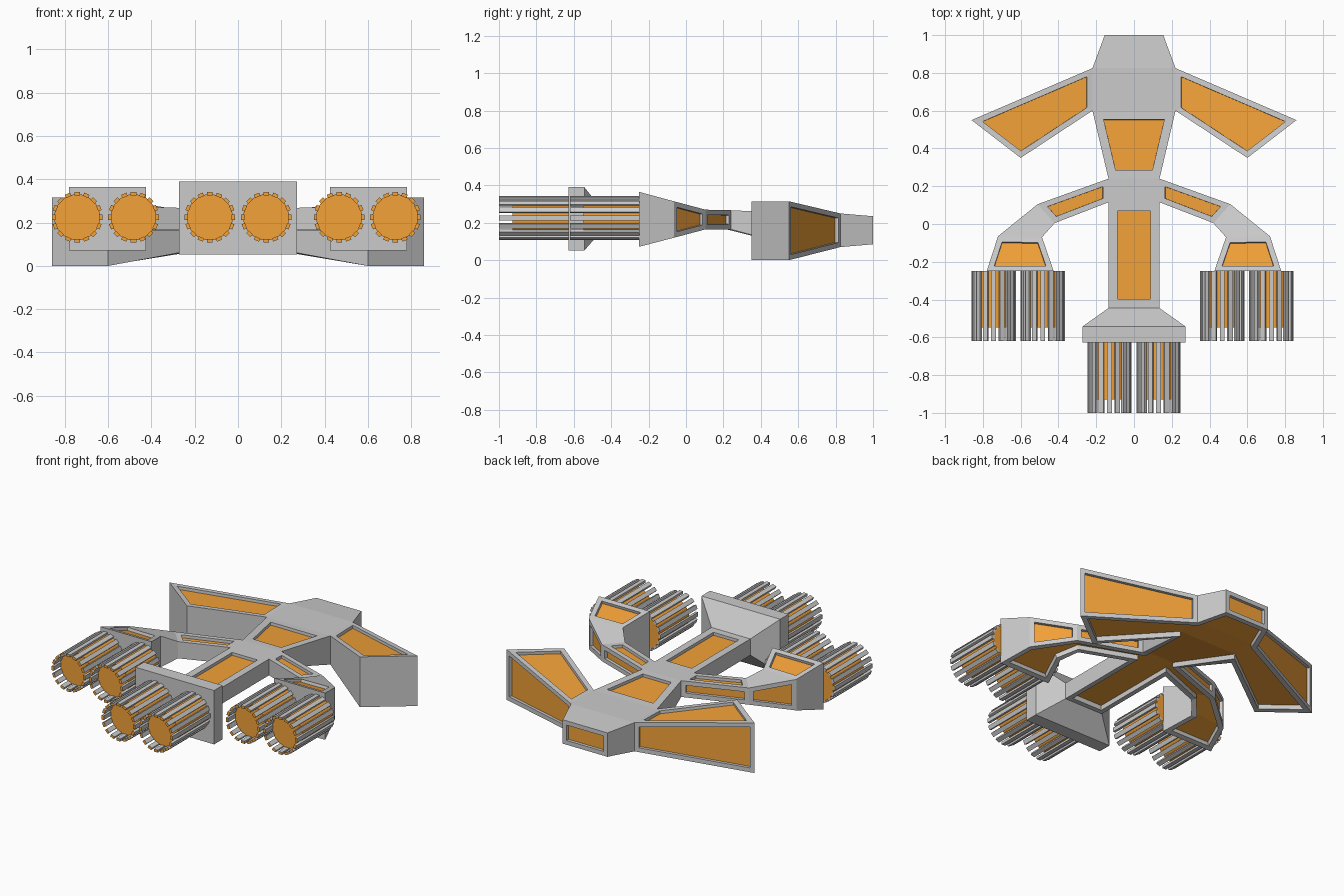
import bpy, bmesh, math
from mathutils import Matrix, Vector

if "Cube" in bpy.data.objects:
    bpy.data.objects.remove(bpy.data.objects["Cube"])

orange = bpy.data.materials.new("orange_panel")
orange.diffuse_color = (0.9, 0.36, 0.04, 1)
orange.use_nodes = True
orange.node_tree.nodes["Principled BSDF"].inputs["Base Color"].default_value = orange.diffuse_color
grey = bpy.data.materials.new("hull_grey")
grey.diffuse_color = (0.6, 0.6, 0.6, 1)
grey.use_nodes = True
grey.node_tree.nodes["Principled BSDF"].inputs["Base Color"].default_value = grey.diffuse_color


def finish(bm, name):
    me = bpy.data.meshes.new(name)
    bm.to_mesh(me)
    bm.free()
    me.materials.append(grey)
    me.materials.append(orange)
    ob = bpy.data.objects.new(name, me)
    bpy.context.collection.objects.link(ob)
    return ob


# Hull plan: x, y, bottom z, top z for the right half
P = {
    'A': (.155, 1.0, .085, .235), 'B': (.22, .825, .07, .25),
    'C': (.86, .55, 0, .315), 'D': (.6, .35, 0, .315),
    'E': (.22, .6, .07, .25), 'F': (.135, .24, .165, .267),
    'G': (.135, .115, .165, .267), 'H': (.51, .105, .165, .27),
    'I': (.42, .005, .165, .27), 'J': (.72, -.065, .12, .315),
    'K': (.487, -.07, .12, .315), 'L': (.78, -.25, .072, .365),
    'M': (.425, -.25, .072, .365), 'Q': (.135, -.445, .165, .267),
    'R': (.273, -.543, .052, .39), 'S': (.273, -.627, .052, .39),
}
spine = ["AB", "BE", "EF", "FG", "GQ", "QR", "RS"]   # cells crossing the middle
sides = ["BCDE", "FHIG", "HJKI", "JLMK"]             # wing and arm cells

bm = bmesh.new()
V = {}
for k, (x, y, zb, zt) in P.items():
    for s in (1, -1):
        V[k, s] = (bm.verts.new((x * s, y, zb)), bm.verts.new((x * s, y, zt)))

cells = [(c, [(c[0], 1), (c[0], -1), (c[1], -1), (c[1], 1)]) for c in spine]
cells += [(c, [(k, s) for k in c]) for c in sides for s in (1, -1)]
edges, top, bottom = {}, {}, []
for name, loop in cells:
    f = bm.faces.new([V[k][1] for k in loop])
    top.setdefault(name, []).append(f)
    b = bm.faces.new([V[k][0] for k in loop])
    if name not in ("QR", "RS"):
        bottom.append(b)
    for a, c in zip(loop, loop[1:] + loop[:1]):
        edges.setdefault(frozenset((a, c)), []).append((a, c))

# Side walls along the outline
wall = {}
for uses in edges.values():
    if len(uses) == 1:
        a, c = uses[0]
        f = bm.faces.new((V[a][0], V[c][0], V[c][1], V[a][1]))
        wall.setdefault("".join(sorted(a[0] + c[0])), []).append(f)
bmesh.ops.recalc_face_normals(bm, faces=bm.faces[:])

# Continuous recess under the hull
for t, d in ((.03, 0), (.0005, -.03)):
    bmesh.ops.inset_region(bm, faces=bottom, thickness=t, depth=d,
                           use_even_offset=True, use_boundary=True)
# Recessed panels on the top and the leading sides
panels = [(top["EF"] + top["GQ"], .047),
          (top["BCDE"] + top["FHIG"] + top["JLMK"], .03),
          (wall["AA"] + wall["BC"] + wall["FH"] + wall["HJ"], .027)]
for faces, thick in panels:
    for t, d in ((thick, 0), (.0005, -.018)):
        bmesh.ops.inset_individual(bm, faces=faces, thickness=t, depth=d,
                                   use_even_offset=True)
for f in bottom + [f for fs, _ in panels for f in fs]:
    f.material_index = 1
finish(bm, "hull")


# Engine: orange core ringed by free-ended ribs
def engine(name, x, y, z=.225, length=.372, ribs=16):
    bm = bmesh.new()
    core = length - .072
    bmesh.ops.create_cone(bm, cap_ends=True, segments=32, radius1=.106, radius2=.106,
                          depth=core, matrix=Matrix.Translation((x, y - core / 2, z))
                          @ Matrix.Rotation(math.pi / 2, 4, 'X'))
    for f in bm.faces:
        f.material_index = 1
    for i in range(ribs):
        m = (Matrix.Translation((x, y - length / 2, z))
             @ Matrix.Rotation(i * math.tau / ribs, 4, 'Y')
             @ Matrix.Translation((0, 0, .109))
             @ Matrix.Diagonal((.026, length, .016, 1)))
        vs = bmesh.ops.create_cube(bm, size=1, matrix=m)["verts"]
        for f in {f for v in vs for f in v.link_faces}:
            f.normal_update()
            if f.normal.y < -.9:
                f.material_index = 1
    finish(bm, name)


for i, x in enumerate((-.743, -.483, .467, .727)):
    engine(f"arm_engine_{i + 1}", x, -.248)
for i, x in enumerate((-.13, .13)):
    engine(f"tail_engine_{i + 1}", x, -.627, length=.373)
